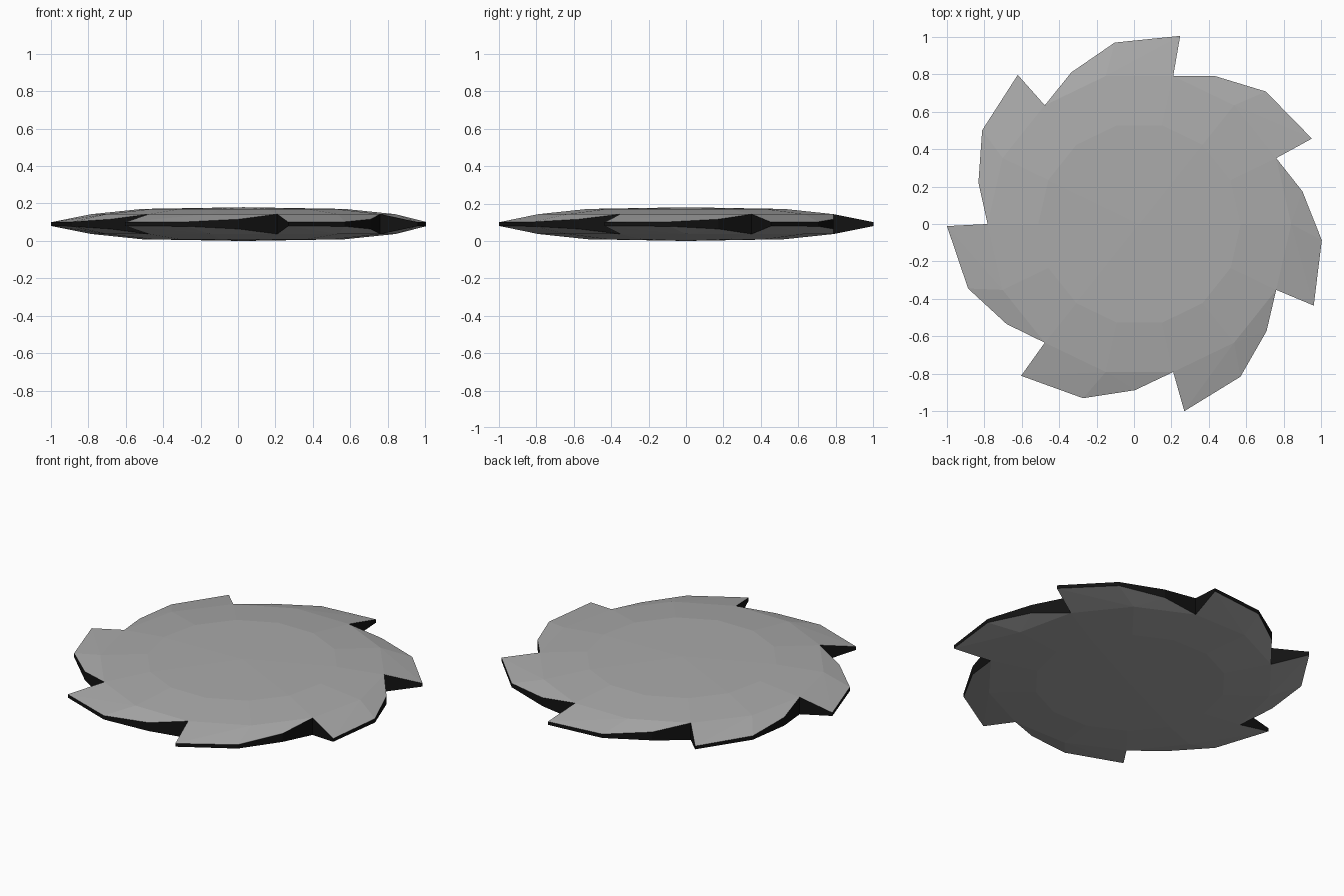
import bpy, bmesh, math

if "Cube" in bpy.data.objects:
    bpy.data.objects.remove(bpy.data.objects["Cube"])

CX = 0.029           # rotation centre (the outline is what is centred, not the hub)
MID = 0.09           # half height of the blade
TEETH = 7


def material(name, v):
    m = bpy.data.materials.new(name)
    m.diffuse_color = (v, v, v, 1)
    m.use_nodes = True
    m.node_tree.nodes["Principled BSDF"].inputs["Base Color"].default_value = m.diffuse_color
    return m


bm = bmesh.new()


def pair(r, deg, half):
    """Matching top and bottom vertices at a polar position."""
    a = math.radians(deg)
    x, y = CX + r * math.cos(a), r * math.sin(a)
    return (bm.verts.new((x, y, MID + half)), bm.verts.new((x, y, MID - half)))


def plates(*ps):
    """Steel face on the top and its mirror on the bottom."""
    bm.faces.new([p[0] for p in ps])
    bm.faces.new([p[1] for p in reversed(ps)])


def wall(a, b):
    """Dark cutting edge joining top and bottom."""
    f = bm.faces.new((a[0], b[0], b[1], a[1]))
    f.material_index = 1


# Shallow domed disc: hub point and two 14-sided rings
n = TEETH * 2
step = 360 / n
hub = pair(0, 0, 0.09)
inner = [pair(0.54, 180 - i * step, 0.081) for i in range(n)]
outer = [pair(0.81, 180 - i * step, 0.053) for i in range(n)]
for i in range(n):
    j = (i + 1) % n
    plates(hub, inner[j], inner[i])
    plates(inner[i], inner[j], outer[j], outer[i])

# Swept teeth, thinning towards the rim
for t in range(TEETH):
    base = 180 - t * 2 * step
    v0, m, v1 = outer[2 * t], outer[2 * t + 1], outer[(2 * t + 2) % n]
    p1 = pair(0.887, base - 14.4, 0.026)
    p2 = pair(0.977, base - 30.8, 0.012)
    tip = pair(1.027, base - 50.8, 0.010)
    plates(v0, m, p1)
    plates(p1, m, p2)
    plates(m, v1, tip)
    plates(m, tip, p2)
    for a, b in ((v0, p1), (p1, p2), (p2, tip), (tip, v1)):
        wall(a, b)

bmesh.ops.recalc_face_normals(bm, faces=bm.faces)
mesh = bpy.data.meshes.new("saw_blade")
bm.to_mesh(mesh)
bm.free()
mesh.materials.append(material("steel grey", 0.40))
mesh.materials.append(material("edge black", 0.006))
blade = bpy.data.objects.new("saw_blade", mesh)
bpy.context.collection.objects.link(blade)
